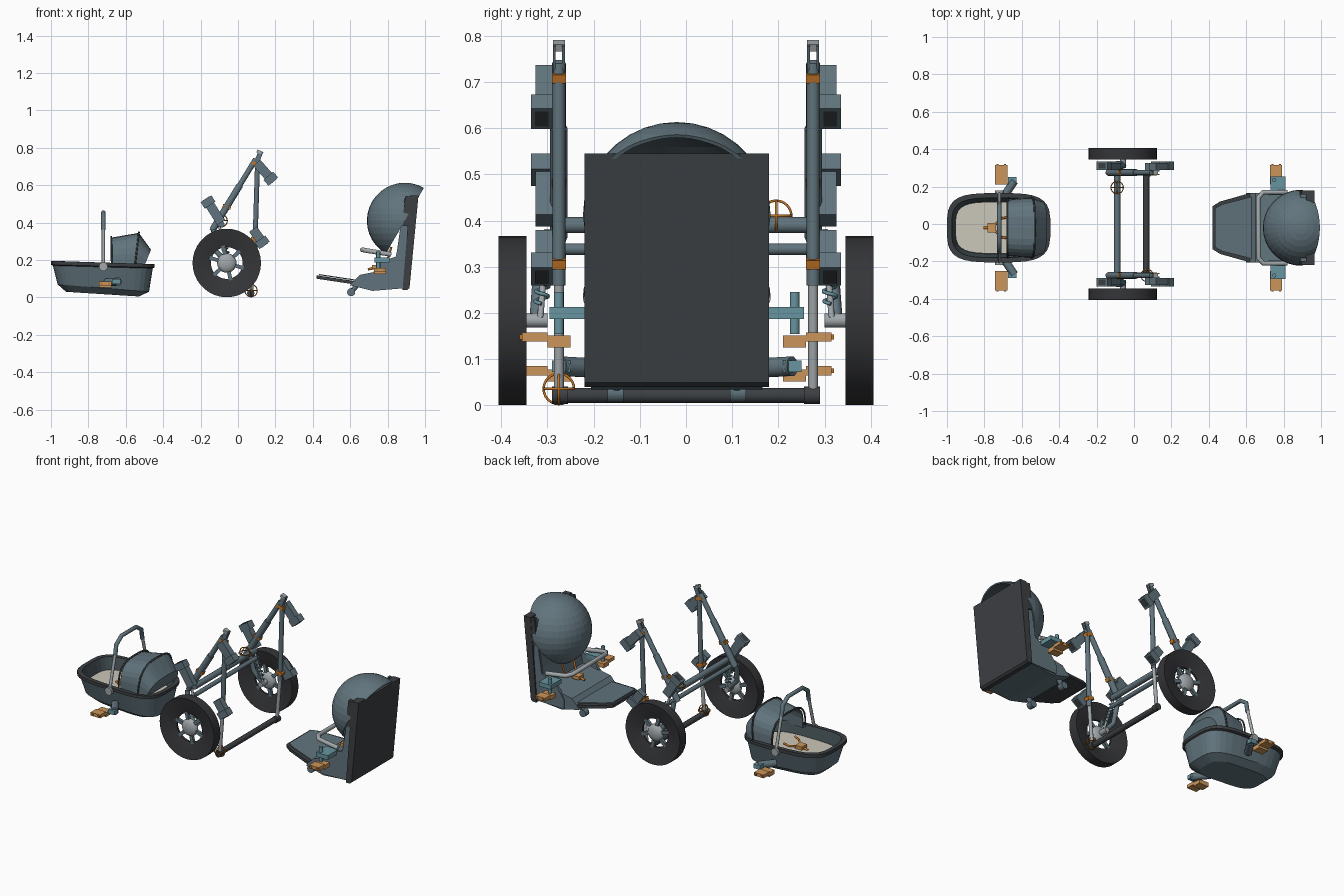
import bpy, bmesh, math
from mathutils import Vector, Matrix

if "Cube" in bpy.data.objects:
    bpy.data.objects.remove(bpy.data.objects["Cube"])


def material(name, *rgb):
    m = bpy.data.materials.new(name)
    m.use_nodes = True
    m.diffuse_color = (*rgb, 1)
    m.node_tree.nodes["Principled BSDF"].inputs["Base Color"].default_value = (*rgb, 1)
    return m


SLATE = material("slate fabric", .12, .175, .205)
DARK = material("charcoal", .045, .05, .055)
LINING = material("dark lining", .06, .085, .095)
TYRE = material("tyre black", .035, .036, .04)
CREAM = material("cream mattress", .6, .57, .49)
TAN = material("light orange", .6, .3, .1)
ORANGE = material("deep orange", .55, .18, .02)
TEAL = material("teal", .14, .3, .35)
SILVER = material("silver grey", .36, .39, .41)
MID = -.02  # centre line of the cot and the seat


def finish(name, bm, *mats, smooth=False):
    bmesh.ops.recalc_face_normals(bm, faces=bm.faces)
    mesh = bpy.data.meshes.new(name)
    bm.to_mesh(mesh)
    bm.free()
    ob = bpy.data.objects.new(name, mesh)
    bpy.context.collection.objects.link(ob)
    for m in mats:
        mesh.materials.append(m)
    if smooth:
        bpy.ops.object.select_all(action='DESELECT')
        ob.select_set(True)
        bpy.context.view_layer.objects.active = ob
        bpy.ops.object.shade_smooth_by_angle(angle=math.radians(35))
    return ob


def box(name, centre, size, mat, tilt=0):
    bm = bmesh.new()
    bmesh.ops.create_cube(bm, size=1)
    bm.transform(Matrix.Translation(centre) @ Matrix.Rotation(tilt, 4, 'Y') @ Matrix.Diagonal((*size, 1)))
    return finish(name, bm, mat)


def tube(name, points, radius, mat, closed=False):
    cu = bpy.data.curves.new(name, 'CURVE')
    cu.dimensions = '3D'
    cu.bevel_depth, cu.bevel_resolution, cu.use_fill_caps = radius, 3, True
    sp = cu.splines.new('POLY')
    sp.points.add(len(points) - 1)
    for p, co in zip(sp.points, points):
        p.co = (*co, 1)
    sp.use_cyclic_u = closed
    cu.materials.append(mat)
    ob = bpy.data.objects.new(name, cu)
    bpy.context.collection.objects.link(ob)
    return ob


def prism(name, outline, y0, y1, mat):
    bm = bmesh.new()
    face = bm.faces.new([bm.verts.new((x, y0, z)) for x, z in outline])
    out = bmesh.ops.extrude_face_region(bm, geom=[face])["geom"]
    bmesh.ops.translate(bm, vec=(0, y1 - y0, 0), verts=[v for v in out if isinstance(v, bmesh.types.BMVert)])
    return finish(name, bm, mat)


def loft(name, rings, mats, closed=True, caps=(), slots=None, smooth=False):
    bm = bmesh.new()
    rows = [[bm.verts.new(p) for p in r] for r in rings]
    n = len(rows[0])
    for k, (a, b) in enumerate(zip(rows, rows[1:])):
        for i in range(n if closed else n - 1):
            j = (i + 1) % n
            bm.faces.new((a[i], a[j], b[j], b[i])).material_index = slots[k] if slots else 0
    for c in caps:
        bm.faces.new(rows[c]).material_index = slots[c] if slots else 0
    return finish(name, bm, *mats, smooth=smooth)


def rounded_ring(x0, x1, half, z0, z1, n=32):
    ring = []
    for i in range(n):
        a = 2 * math.pi * (i + .5) / n
        c, s = math.cos(a), math.sin(a)
        u = math.copysign(abs(c) ** .55, c)
        v = math.copysign(abs(s) ** .55, s)
        t = (u + 1) / 2
        ring.append((x0 + (x1 - x0) * t, MID + half * v, z0 + (z1 - z0) * t))
    return ring


# Carrycot shell, rim, lining and mattress
loft("cot_shell", [rounded_ring(*r) for r in (
    (-.92, -.53, .1, .03, .005), (-.965, -.475, .14, .07, .03), (-.99, -.455, .17, .17, .155),
    (-1, -.447, .185, .175, .16), (-1, -.447, .185, .195, .178), (-.975, -.472, .16, .195, .178),
    (-.955, -.495, .14, .1, .09))], [SLATE, DARK, LINING], caps=(0, -1), slots=[0, 0, 1, 1, 1, 2, 2])
loft("cot_mattress", [rounded_ring(-.955, -.5, .138, z, z) for z in (.1, .125)], [CREAM], caps=(0, 1))


# Folding cot hood
def arch(base, top, height, half, n=14):
    ring = []
    for i in range(n + 1):
        a = math.pi * i / n
        s = math.sin(a) ** .65 if 0 < i < n else 0
        c = math.copysign(abs(math.cos(a)) ** .65, math.cos(a))
        ring.append((base + (top - base) * s, MID + half * c, .17 + (height - .17) * s))
    return ring


hood = loft("cot_hood", [arch(-.67, -.675, .32, .15), arch(-.59, -.6, .333, .158),
            arch(-.55, -.53, .345, .16), arch(-.5, -.465, .255, .14)], [SLATE], closed=False, caps=(-1,))
sol = hood.modifiers.new("thickness", 'SOLIDIFY')
sol.thickness = .008
for b, t, h in ((-.675, -.678, .324), (-.55, -.53, .348)):
    tube("cot_hood_rib", arch(b, t, h, .161), .005, DARK)

# Carrying handle
tube("cot_handle", [(-.72, MID + y, z) for y, z in
     ((-.13, .36), (-.12, .42), (-.07, .455), (.07, .455), (.12, .42), (.13, .36))], .012, SLATE)
for s in (1, -1):
    tube("cot_handle_post", [(-.72, MID + s * .186, .16), (-.72, MID + s * .17, .22), (-.72, MID + s * .13, .37)], .009, SILVER)
    tube("cot_handle_pivot", [(-.72, MID + s * .175, .165), (-.72, MID + s * .198, .165)], .024, SILVER)


# Adapter clips on both sides of the cot and the seat
def clip(name, x, z, s):
    box(name + "_outer_clip", (x, MID + s * .307, z + .01), (.065, .055, .02), TAN)
    box(name + "_inner_clip", (x, MID + s * .255, z), (.065, .05, .026), TAN)
    for d in (-.02, .02):
        box(name + "_clip_slot", (x + d, MID + s * .337, z + .01), (.012, .006, .01), ORANGE)


for s in (1, -1):
    clip("cot", -.71, .065, s)
    tube("cot_bracket", [(-.70, MID + s * .16, .08), (-.64, MID + s * .25, .085)], .022, SLATE)
    box("cot_bracket_pin", (-.65, MID + s * .25, .085), (.045, .04, .025), TEAL)
    clip("seat", .76, .138, s)
    box("seat_bracket", (.77, MID + s * .225, .2), (.08, .1, .026), TEAL)
    tube("seat_bracket_pin", [(.75, MID + s * .255, .155), (.75, MID + s * .255, .245)], .011, TEAL)


# Safety harnesses
def harness(name, x, z, rise):
    box(name + "_buckle", (x, MID, z + .012), (.045, .05, .02), TAN)
    for s in (1, -1):
        tube(name + "_strap", [(x, MID, z + .01), (x + .05, MID + s * .05, z + .02), (x + .08, MID + s * .055, z + rise)], .006, ORANGE)
    tube(name + "_crotch_strap", [(x, MID, z + .01), (x - .045, MID, z)], .007, ORANGE)


harness("cot_harness", -.76, .125, .03)
harness("seat_harness", .74, .15, .12)

# Cross bars of the chassis
tube("upper_cross_bar", [(-.09, -.29, .39), (-.09, .29, .39)], .018, SLATE)
tube("middle_cross_bar", [(-.09, -.3, .338), (-.09, .3, .338)], .013, SLATE)
tube("lower_cross_bar", [(.065, -.27, .022), (.065, .27, .022)], .017, DARK)

for s in (1, -1):
    y = s * .275
    # Push tube, leg and fork tip
    tube("push_tube", [(.095, y, .74), (-.14, y, .355)], .015, SLATE)
    tube("push_tube_sleeve", [(.01, y, .6), (-.135, y, .363)], .019, SLATE)
    tube("rear_leg", [(.105, y, .74), (.09, y, .26)], .014, SLATE)
    tube("rear_leg_slider", [(.09, y, .27), (.07, y, .03)], .011, SILVER)
    tube("rear_foot", [(.068, s * .255, .022), (.068, s * .29, .022)], .02, DARK)
    for d in (-.01, .01):
        box("fork_prong", (.108, y + d, .745), (.026, .006, .08), SLATE, .4)
    box("fork_bridge", (.113, y, .778), (.026, .026, .016), SILVER, .4)
    for x, z in ((.098, .712), (-.06, .485), (.09, .31)):
        box("orange_collar", (x, y, z), (.044, .03, .02), ORANGE, .3)
    # Sockets: a square post ending in a wider cap
    for p, q in (((.1, .72), (.175, .635)), ((-.09, .4), (-.16, .51)), ((.08, .365), (.13, .295))):
        axis = Vector((q[0] - p[0], 0, q[1] - p[1]))
        tilt = math.atan2(axis.x, axis.z)
        mid = ((p[0] + q[0]) / 2, s * .307, (p[1] + q[1]) / 2)
        box("socket_post", mid, (.05, .036, axis.length), SLATE, tilt)
        box("socket_cap", (q[0], s * .312, q[1]), (.068, .046, .04), SLATE, tilt)
        end = Vector((q[0], s * .312, q[1])) + axis.normalized() * .019
        box("socket_opening", end, (.045, .03, .006), DARK, tilt)
    # Swing arm and sprung damper
    tube("swing_arm", [(-.13, s * .3, .36), (-.12, s * .32, .25), (-.06, s * .325, .185)], .014, SLATE)
    tube("damper_rod", [(-.1, s * .3, .38), (-.05, s * .315, .19)], .007, SILVER)
    coil = []
    for i in range(61):
        t, a = i / 60, i * math.pi / 5
        coil.append((-.092 + .032 * t + .016 * math.cos(a), s * (.303 + .01 * t) + .014 * math.sin(a), .35 - .13 * t))
    tube("damper_spring", coil, .004, TEAL)
    # Dished wheel, spokes and hub
    rings = []
    for r, w in ((.085, -.006), (.13, -.02), (.183, -.03), (.183, .03), (.13, .02), (.085, .006), (.085, -.006)):
        rings.append([(-.06 + r * math.cos(k * math.pi / 18), s * .375 + w, .184 + r * math.sin(k * math.pi / 18)) for k in range(36)])
    loft("wheel", rings, [TYRE], smooth=True)
    for k in range(6):
        a = k * math.pi / 3 + .3
        box("wheel_spoke", (-.06 + .065 * math.cos(a), s * .375, .184 - .065 * math.sin(a)), (.06, .018, .02), SLATE, a)
    bm = bmesh.new()
    bmesh.ops.create_uvsphere(bm, u_segments=20, v_segments=12, radius=.052)
    bm.transform(Matrix.Translation((-.06, s * .375, .184)) @ Matrix.Diagonal((1, .5, 1, 1)))
    finish("wheel_hub", bm, SILVER, smooth=True)
    tube("wheel_axle", [(-.06, s * .3, .184), (-.06, s * .37, .184)], .016, SILVER)

# Orange wire globes on the cross bars
for c in (Vector((-.09, .195, .41)), Vector((.07, -.275, .036))):
    for u, v in ((0, 1), (1, 2), (0, 2)):
        loop = []
        for k in range(24):
            p = c.copy()
            p[u] += .033 * math.cos(k * math.pi / 12)
            p[v] += .033 * math.sin(k * math.pi / 12)
            loop.append(p)
        tube("wire_ring", loop, .0028, ORANGE, closed=True)

# Seat base, backrest shell and back panel
prism("seat_base", ((.6, .065), (.65, .12), (.8, .15), (.87, .15), (.9, .05), (.72, .035)), MID - .185, MID + .185, SLATE)
prism("seat_shell", ((.81, .05), (.85, .25), (.89, .53), (.93, .53), (.9, .05)), MID - .185, MID + .185, SLATE)
prism("back_panel", ((.88, .04), (.92, .545), (.965, .545), (.917, .05), (.905, .04)), MID - .2, MID + .2, DARK)
for s in (1, -1):
    box("backrest_wing", (.915, MID + s * .188, .46), (.06, .02, .16), DARK, .12)
    prism("seat_side", ((.7, .1), (.76, .19), (.85, .22), (.875, .38), (.9, .38), (.9, .05), (.7, .045)),
          MID + s * .175, MID + s * .192, SLATE)

# Tapered footrest and its hinge
foot = [[(.42, MID - .115, z), (.42, MID + .115, z), (.46, MID + .14, z - .006), (.62, MID + .185, z - .03),
         (.62, MID - .185, z - .03), (.46, MID - .14, z - .006)] for z in (.1, .118)]
loft("footrest", foot, [DARK], caps=(0, 1))
loft("footrest_pad", [[(x + .012, MID + (y - MID) * .9, z + .019 + h) for x, y, z in foot[0]] for h in (0, .006)], [SLATE], caps=(0, 1))
for s in (1, -1):
    tube("footrest_hinge", [(.605, MID + s * .115, .028), (.605, MID + s * .15, .028)], .022, SLATE)
    tube("footrest_strut", [(.605, MID + s * .13, .028), (.64, MID + s * .13, .07)], .014, SLATE)

# Bumper bar
tube("bumper_bar", [(.82, MID - .19, .23), (.69, MID - .19, .25), (.665, MID - .16, .255),
     (.665, MID + .16, .255), (.69, MID + .19, .25), (.82, MID + .19, .23)], .013, SILVER)

# Hemispherical canopy, open towards the back panel
bm = bmesh.new()
bmesh.ops.create_uvsphere(bm, u_segments=36, v_segments=18, radius=.203)
bmesh.ops.bisect_plane(bm, geom=bm.verts[:] + bm.edges[:] + bm.faces[:], plane_co=(0, 0, 0),
                       plane_no=(.865, 0, -.5), clear_outer=True)
bm.transform(Matrix.Translation((.892, MID, .41)))
canopy = finish("canopy", bm, SLATE, LINING)
sol = canopy.modifiers.new("thickness", 'SOLIDIFY')
sol.thickness, sol.material_offset = .008, 1
